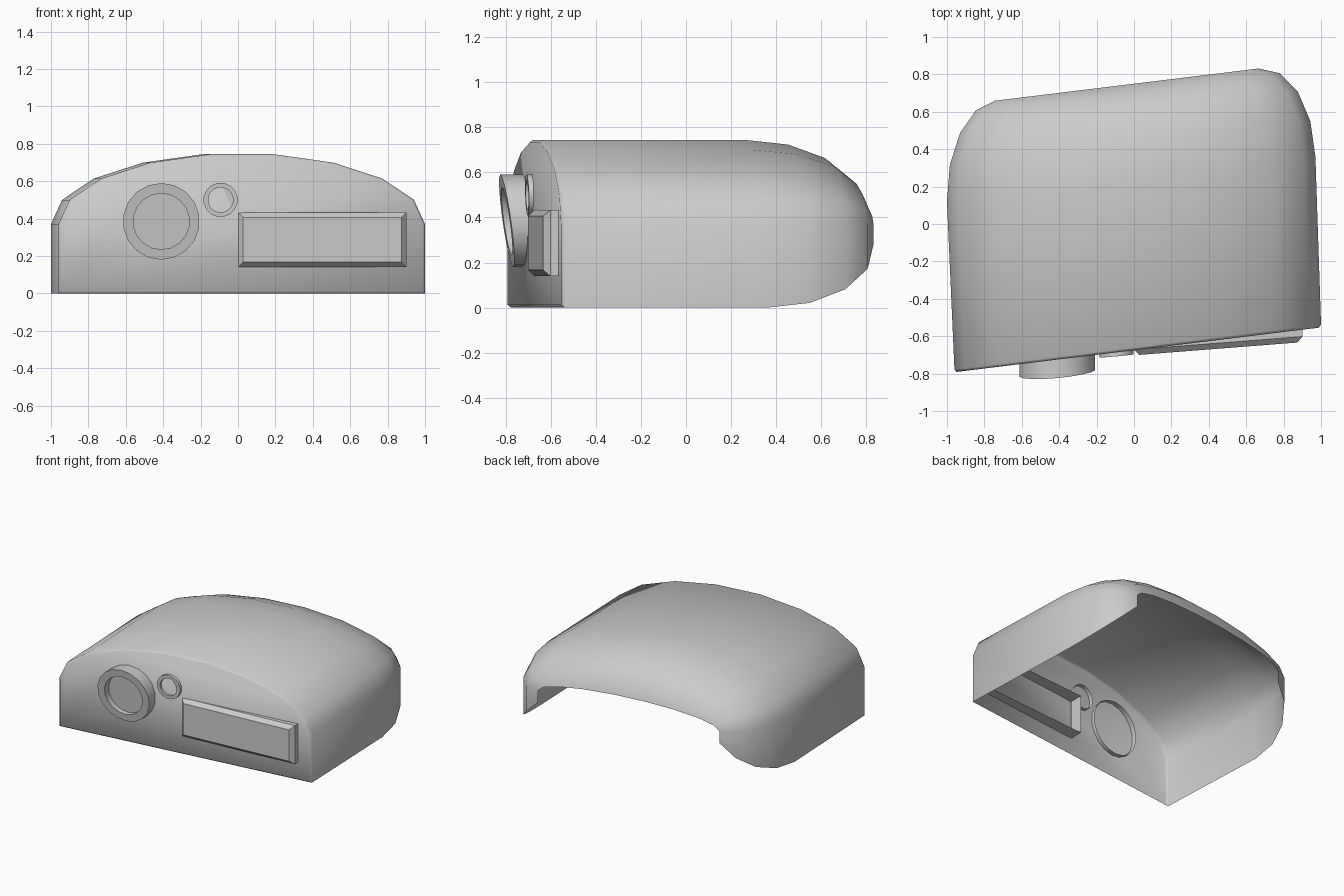
import bpy
import math

if "Cube" in bpy.data.objects:
    bpy.data.objects.remove(bpy.data.objects["Cube"])

SLOPE = 0.122    # the whole body is skewed: y shifts with x


def make(name, verts, faces, angle=None):
    mesh = bpy.data.meshes.new(name)
    mesh.from_pydata(verts, [], faces)
    obj = bpy.data.objects.new(name, mesh)
    bpy.context.collection.objects.link(obj)
    if angle:
        bpy.ops.object.select_all(action='DESELECT')
        obj.select_set(True)
        bpy.context.view_layer.objects.active = obj
        bpy.ops.object.shade_smooth_by_angle(angle=math.radians(angle))
    return obj


def loft(rings, closed):
    verts = [v for r in rings for v in r]
    n = len(rings[0])
    faces = []
    for k in range(len(rings) - 1):
        for i in range(n if closed else n - 1):
            j = (i + 1) % n
            faces.append((k*n + i, k*n + j, (k+1)*n + j, (k+1)*n + i))
    return verts, faces


# Housing: arched section, lofted front to back with a rounded, open rear
def arch(y0, cx, hw, inset):
    w, h, spring = hw - inset, 0.38 - inset, 0.37
    pts = [(w, inset)]
    pts += [(w*math.cos(math.radians(a)), spring + h*math.sin(math.radians(a)))
            for a in range(0, 181, 20)]
    pts.append((-w, inset))
    return [(cx + x, y0 + SLOPE*(cx + x), z) for x, z in pts]


rings = [arch(-0.675, 0.02, 0.98, 0.012), arch(-0.66, 0.02, 0.98, 0)]
for k in range(5):
    a = math.radians(22.5 * k)
    rings.append(arch(0.24 + 0.51*math.sin(a), -0.015 - 0.006*k, 0.985,
                      0.28*(1 - math.cos(a))))
verts, faces = loft(rings, False)
n = len(rings[0])
faces.append((n - 1, 0, n, 2*n - 1))          # bottom lip
faces.append(tuple(range(n))[::-1])           # front panel
# consistent outward winding
faces = [f[::-1] for f in faces]
make("housing", verts, faces, 60)


# Round bezels: tube, lip and recessed disc
def bezel(name, cx, cz, r_out, r_in, y_front, y_back, recess, tilt, sides):
    def ring(r, y, lean):
        out = []
        for i in range(sides):
            a = 2*math.pi*(i + 0.5)/sides
            dx, dz = r*math.cos(a), r*math.sin(a)
            out.append((cx + dx, y + 0.09*dx - lean*dz, cz + dz))
        return out
    rs = [ring(r_out, y_back, 0), ring(r_out, y_front, tilt),
          ring(r_in, y_front, tilt), ring(r_in, y_front + recess, tilt*0.5)]
    v, f = loft(rs, True)
    f.append(tuple(range(3*sides, 4*sides)))
    make(name, v, f, 35)


bezel("large_round_bezel", -0.41, 0.385, 0.205, 0.15, -0.795, -0.69, 0.05, 0.14, 18)
bezel("small_round_bezel", -0.093, 0.5, 0.092, 0.067, -0.705, -0.655, 0.02, 0.03, 16)


# Rectangular bezel: chamfered front, open back reaching into the housing
def rect(y, inset):
    x0, x1, z0, z1 = inset, 0.9 - inset, 0.14 + inset, 0.433 - inset
    return [(x, y + 0.078*x, z) for x, z in
            ((x0, z0), (x1, z0), (x1, z1), (x0, z1))]


v, f = loft([rect(-0.57, 0), rect(-0.672, 0), rect(-0.702, 0.027)], True)
f.append((8, 9, 10, 11))
make("rectangular_bezel", v, f)
